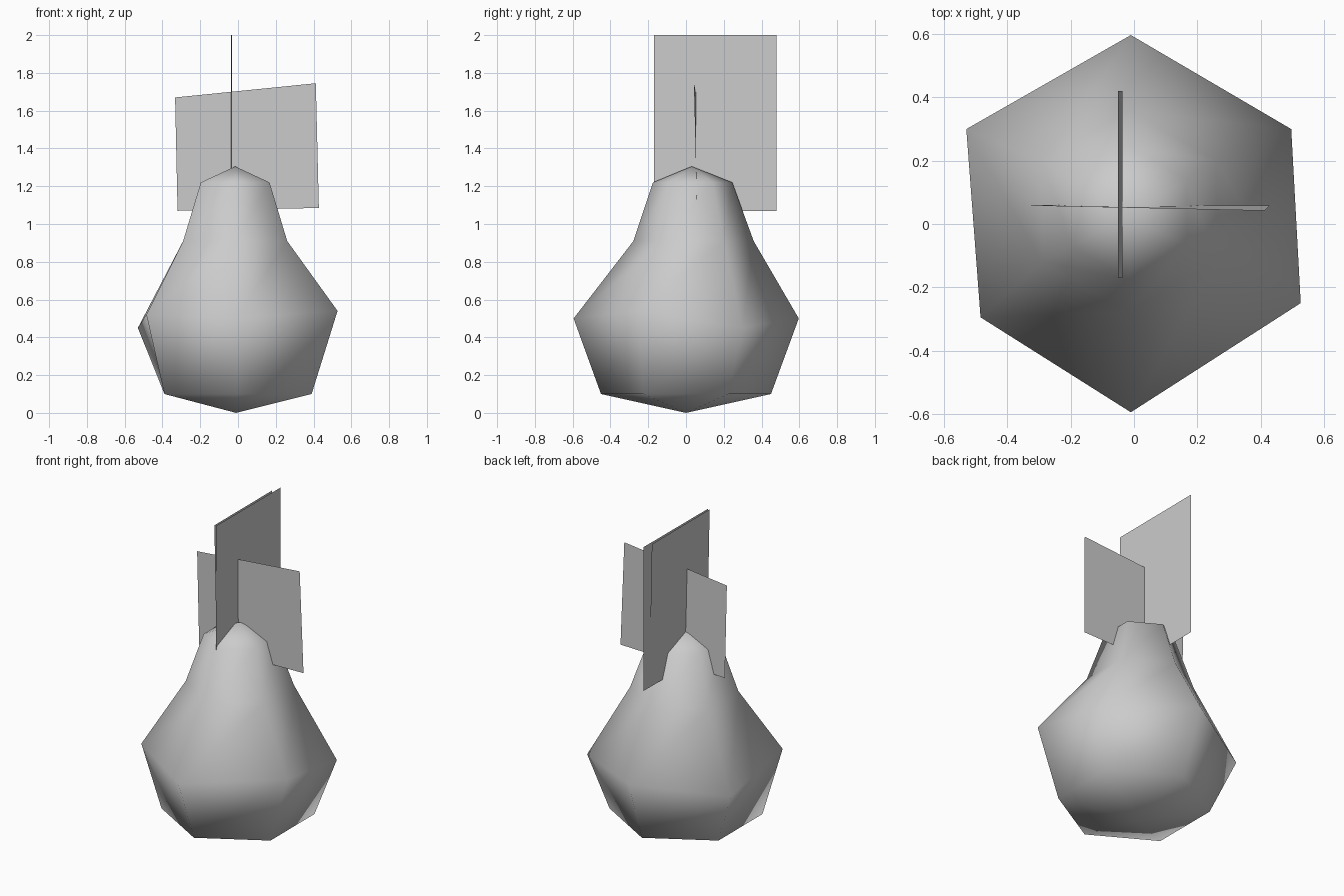
import bpy, bmesh, math

cube = bpy.data.objects.get("Cube")
if cube:
    bpy.data.objects.remove(cube, do_unlink=True)

# Single grey material
grey = bpy.data.materials.new("plain grey")
grey.use_nodes = True
GREY = (0.6, 0.6, 0.6, 1)
grey.diffuse_color = GREY
grey.node_tree.nodes["Principled BSDF"].inputs["Base Color"].default_value = GREY


def finish(bm, name, smooth):
    mesh = bpy.data.meshes.new(name)
    for face in bm.faces:
        face.smooth = smooth
    bm.to_mesh(mesh)
    bm.free()
    mesh.materials.append(grey)
    bpy.context.collection.objects.link(bpy.data.objects.new(name, mesh))


def hexagon(bm, cx, cy, z, r):
    ring = []
    for i in range(6):
        a = math.radians(90 + 60 * i)
        ring.append(bm.verts.new((cx + r * math.cos(a), cy + r * math.sin(a), z)))
    return ring


def sheet(name, corners):
    bm = bmesh.new()
    bm.faces.new([bm.verts.new(c) for c in corners])
    finish(bm, name, False)


# Fruit body: stacked six-sided rings between two poles
bm = bmesh.new()
rings = [hexagon(bm, 0, 0, 0.1, 0.45),
         hexagon(bm, 0, 0, 0.5, 0.595),
         hexagon(bm, -0.015, 0.04, 0.91, 0.318),
         hexagon(bm, -0.015, 0.035, 1.22, 0.21)]
# The widest ring is irregular and slightly tilted
wide = [(-0.01, 0.597, 0.5), (-0.53, 0.3, 0.45), (-0.485, -0.295, 0.52),
        (-0.01, -0.595, 0.5), (0.527, -0.25, 0.54), (0.497, 0.3, 0.45)]
for vert, place in zip(rings[1], wide):
    vert.co = place
bottom = bm.verts.new((-0.01, 0, 0))
top = bm.verts.new((-0.015, 0.03, 1.305))
for i in range(6):
    j = (i + 1) % 6
    bm.faces.new((bottom, rings[0][j], rings[0][i]))
    bm.faces.new((top, rings[3][i], rings[3][j]))
    for low, high in zip(rings, rings[1:]):
        bm.faces.new((low[i], low[j], high[j], high[i]))
finish(bm, "fruit_body", True)

# Crossed leaf sheets
sheet("leaf_long", [(-0.037, -0.17, 1.07), (-0.033, 0.48, 1.07),
                    (-0.033, 0.48, 2), (-0.037, -0.17, 2)])
sheet("leaf_long_lining", [(-0.037, -0.17, 1.36), (-0.037, 0.42, 1.36),
                           (-0.05, 0.42, 2), (-0.05, -0.17, 2)])
sheet("leaf_cross", [(-0.32, 0.06, 1.07), (0.428, 0.058, 1.085),
                     (0.412, 0.042, 1.745), (-0.333, 0.058, 1.67)])
